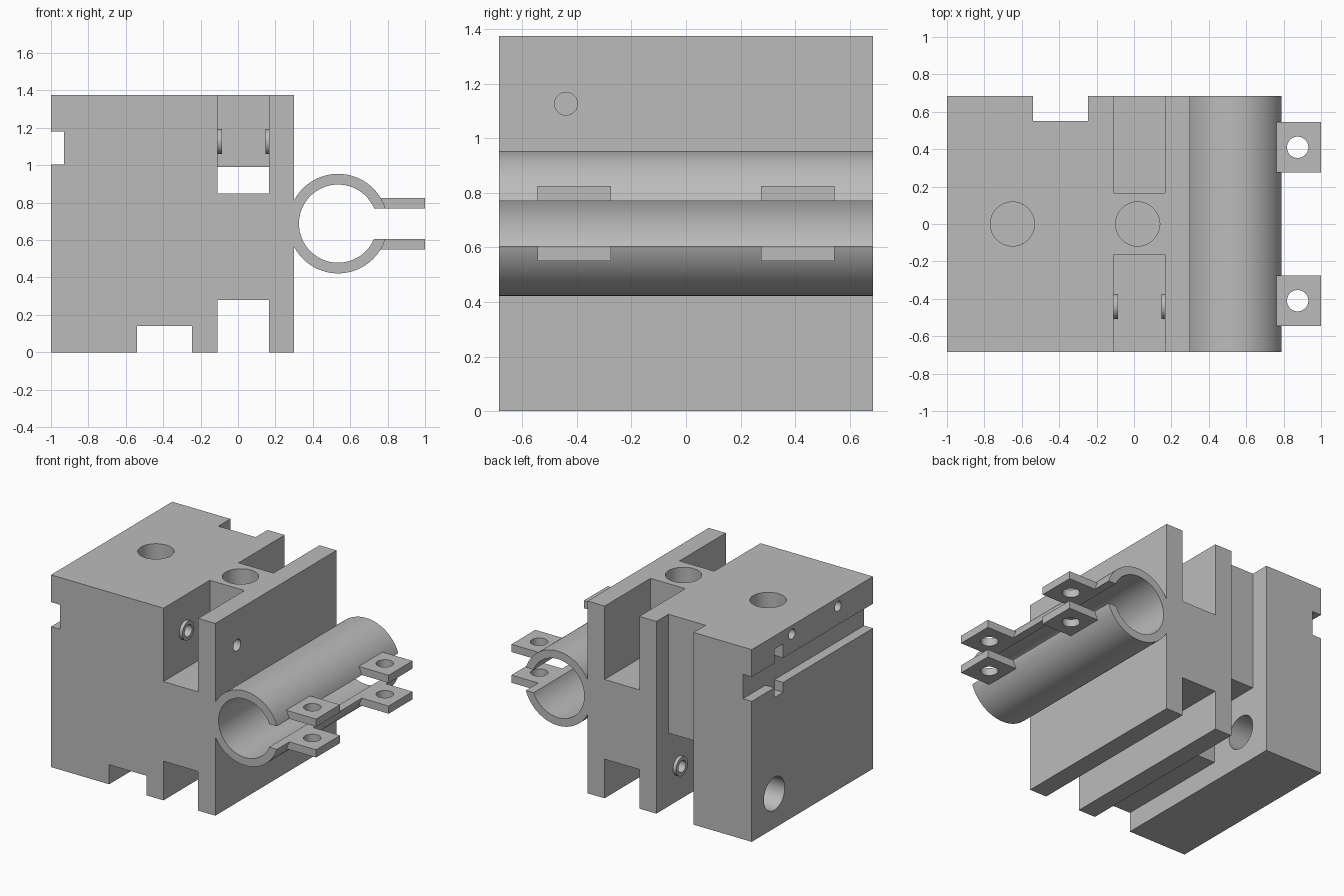
import bpy, math
from mathutils import Vector

if "Cube" in bpy.data.objects:
    bpy.data.objects.remove(bpy.data.objects["Cube"], do_unlink=True)

grey = bpy.data.materials.new("plain grey")
grey.use_nodes = True
GREY = (0.5, 0.5, 0.5, 1)
grey.diffuse_color = GREY
grey.node_tree.nodes["Principled BSDF"].inputs["Base Color"].default_value = GREY


def box(name, x, y, z):
    """Box from its (min, max) range on each axis."""
    mid = [(a + b) / 2 for a, b in (x, y, z)]
    bpy.ops.mesh.primitive_cube_add(size=1, location=mid)
    ob = bpy.context.object
    ob.scale = [b - a for a, b in (x, y, z)]
    bpy.ops.object.transform_apply(location=True, rotation=True, scale=True)
    ob.name = name
    ob.data.materials.append(grey)
    return ob


def rod(name, start, end, radius, sides=48):
    """Cylinder between two points."""
    a, b = Vector(start), Vector(end)
    bpy.ops.mesh.primitive_cylinder_add(
        vertices=sides, radius=radius, depth=(b - a).length, location=(a + b) / 2,
        rotation=(b - a).to_track_quat("Z", "Y").to_euler())
    ob = bpy.context.object
    bpy.ops.object.transform_apply(location=True, rotation=True, scale=True)
    ob.name = name
    ob.data.materials.append(grey)
    return ob


def combine(target, tool, operation="DIFFERENCE"):
    """Apply a boolean and remove the tool."""
    mod = target.modifiers.new("shape", "BOOLEAN")
    mod.operation, mod.solver, mod.object = operation, "EXACT", tool
    bpy.context.view_layer.objects.active = target
    bpy.ops.object.modifier_apply(modifier=mod.name)
    bpy.data.objects.remove(tool, do_unlink=True)


def smooth(ob):
    bpy.ops.object.select_all(action="DESELECT")
    ob.select_set(True)
    bpy.context.view_layer.objects.active = ob
    bpy.ops.object.shade_smooth_by_angle(angle=math.radians(30))


HALF, TOP, OUT = 0.685, 1.375, 0.8
RIGHT = (-0.11, 0.165)    # channel beside the clamp
LEFT = (-0.54, -0.245)    # channel towards the side groove

# Main block with its channels and pockets
block = box("main_block", (-1, 0.3), (-HALF, HALF), (0, TOP))
slots = [
    (RIGHT, (-OUT, -0.162), (0.85, 1.5)),    # front top pocket
    (RIGHT, (0.165, OUT), (0.85, 1.5)),      # back top pocket
    (RIGHT, (-OUT, OUT), (0.85, 0.99)),      # passage under the bridge
    (RIGHT, (-OUT, OUT), (-0.1, 0.28)),      # bottom channel
    (LEFT, (-OUT, OUT), (-0.1, 0.14)),       # shallow bottom channel
    (LEFT, (0.55, OUT), (-0.1, 1.5)),        # back channel
    (LEFT, (0.165, OUT), (-0.1, 0.525)),     # back bottom pocket
    ((-1.1, -0.93), (-OUT, OUT), (1.005, 1.18)),     # side groove
    ((-1.1, -0.93), (0.33, 0.43), (0.935, 1.28)),    # side notch
]
for x, y, z in slots:
    combine(block, box("slot", x, y, z))

# Raised rings on the pocket walls
PIVOT_F, PIVOT_B = (-0.44, 1.127), (0.43, 0.247)
for x0, x1, pivot in ((-0.13, -0.085, PIVOT_F), (0.148, 0.2, PIVOT_F),
                      (-0.27, -0.22, PIVOT_B)):
    combine(block, rod("ring", (x0, *pivot), (x1, *pivot), 0.067), "UNION")

# Round holes
holes = [
    ((-0.65, 0, 0.6), (-0.65, 0, 1.5), 0.118),
    ((0.02, 0, 0.9), (0.02, 0, 1.5), 0.118),
    ((-1.1, *PIVOT_B), (-0.4, *PIVOT_B), 0.118),
    ((-0.2, *PIVOT_F), (0.4, *PIVOT_F), 0.042),
    ((-0.35, *PIVOT_B), (-0.16, *PIVOT_B), 0.042),
    ((-1.1, 0.23, 1.313), (-0.8, 0.23, 1.313), 0.036),
    ((-1.1, -0.29, 1.313), (-0.8, -0.29, 1.313), 0.036),
]
for start, end, radius in holes:
    combine(block, rod("hole", start, end, radius))
smooth(block)

# Split clamp tube
CX, CZ = 0.535, 0.688
GAP = (0.605, 0.77)
tube = rod("clamp_tube", (CX, -HALF, CZ), (CX, HALF, CZ), 0.266, 96)
combine(tube, rod("bore", (CX, -OUT, CZ), (CX, OUT, CZ), 0.209, 96))
combine(tube, box("gap", (CX, 1.1), (-OUT, OUT), GAP))
smooth(tube)

# Four drilled clamp tabs
for side, y in (("front", -0.41), ("back", 0.41)):
    for level, z in (("upper", (0.77, 0.825)), ("lower", (0.55, 0.605))):
        tab = box(f"{side}_{level}_clamp_tab", (0.745, 1), (y - 0.135, y + 0.135), z)
        combine(tab, rod("hole", (0.875, y, 0.4), (0.875, y, 1), 0.057))
        smooth(tab)
